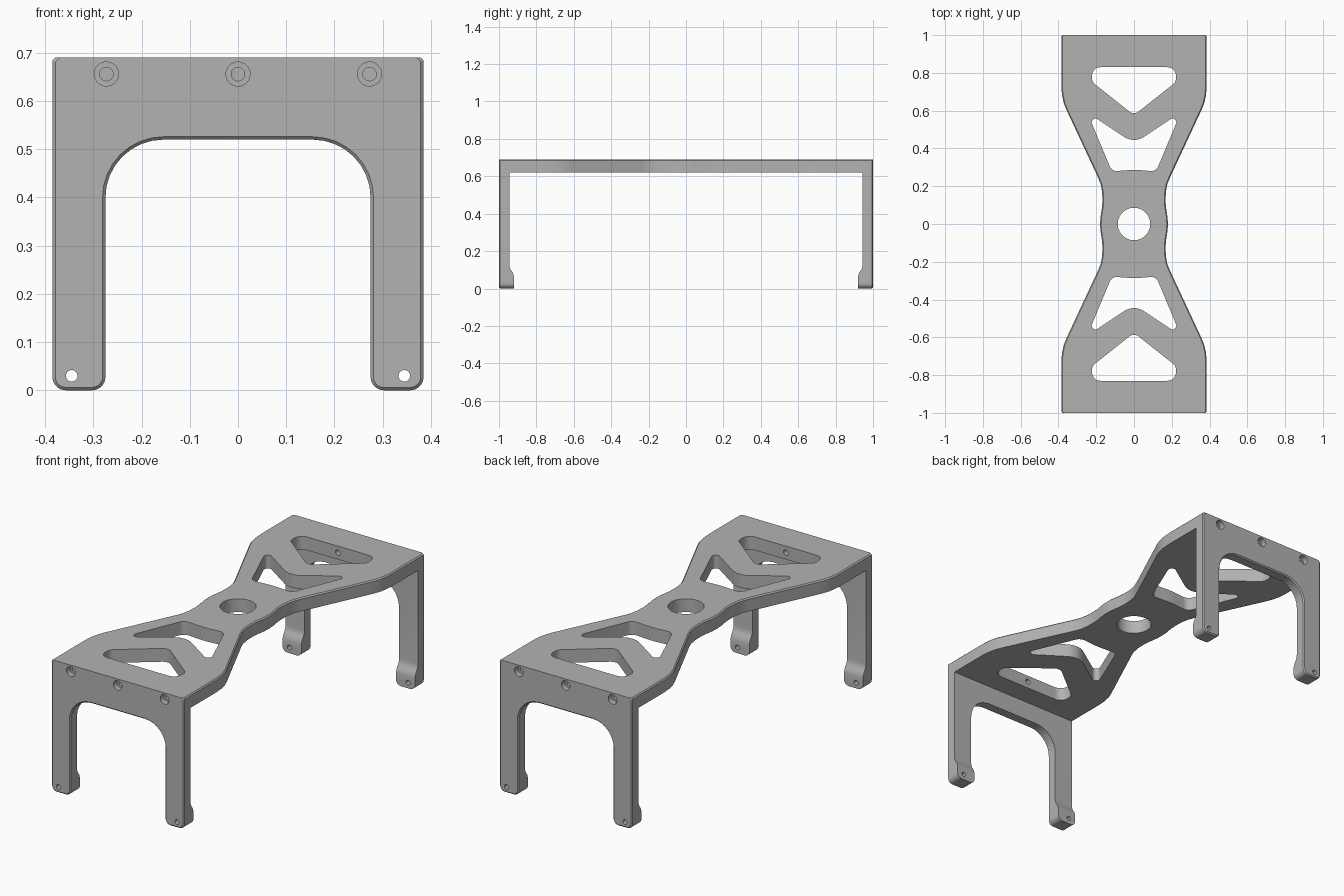
import bpy, bmesh, math
from mathutils import Vector

cube = bpy.data.objects.get("Cube")
if cube:
    bpy.data.objects.remove(cube, do_unlink=True)

grey = bpy.data.materials.new("plain grey")
grey.use_nodes = True
colour = (0.45, 0.45, 0.45, 1)
grey.diffuse_color = colour
grey.node_tree.nodes["Principled BSDF"].inputs["Base Color"].default_value = colour

TOP, UNDER, INNER, HALF = 0.69, 0.62, 0.945, 0.385
CHAMFER = 0.006


def rounded(corners, steps=8):
    """Polygon from (x, y, radius) corners, each filleted with an arc."""
    out = []
    n = len(corners)
    for i, (x, y, r) in enumerate(corners):
        p = Vector((x, y))
        if r == 0:
            out.append(p)
            continue
        a = (Vector(corners[i - 1][:2]) - p).normalized()
        b = (Vector(corners[(i + 1) % n][:2]) - p).normalized()
        half = a.angle(b) / 2
        centre = p + (a + b).normalized() * (r / math.sin(half))
        start = p + a * (r / math.tan(half)) - centre
        end = p + b * (r / math.tan(half)) - centre
        sweep = start.angle_signed(end)
        for k in range(steps + 1):
            t = -sweep * k / steps
            c, s = math.cos(t), math.sin(t)
            out.append(centre + Vector((start.x * c - start.y * s,
                                        start.x * s + start.y * c)))
    return out


def circle(x, y, r, n=32):
    return [(x + r * math.cos(math.tau * i / n), y + r * math.sin(math.tau * i / n))
            for i in range(n)]


def prism(name, outline, lo, hi, axis, chamfer_rule=None):
    """Extrude an outline along an axis; chamfer the edges the rule picks."""
    place = {"x": lambda p, d: (d, p[0], p[1]),
             "y": lambda p, d: (p[0], d, p[1]),
             "z": lambda p, d: (p[0], p[1], d)}[axis]
    bm = bmesh.new()
    rings = [[bm.verts.new(place(p, d)) for p in outline] for d in (lo, hi)]
    for ring in rings:
        bm.faces.new(ring)
    n = len(outline)
    for i in range(n):
        j = (i + 1) % n
        bm.faces.new((rings[0][i], rings[0][j], rings[1][j], rings[1][i]))
    bmesh.ops.recalc_face_normals(bm, faces=bm.faces)
    if chamfer_rule:
        edges = [e for e in bm.edges if chamfer_rule(*[v.co for v in e.verts])]
        bmesh.ops.bevel(bm, geom=edges, offset=CHAMFER, segments=1,
                        affect="EDGES", clamp_overlap=True)
    mesh = bpy.data.meshes.new(name)
    bm.to_mesh(mesh)
    bm.free()
    mesh.materials.append(grey)
    obj = bpy.data.objects.new(name, mesh)
    bpy.context.collection.objects.link(obj)
    return obj


def cut(obj, cutter):
    mod = obj.modifiers.new("cut", "BOOLEAN")
    mod.operation, mod.solver, mod.object = "DIFFERENCE", "EXACT", cutter
    bpy.context.view_layer.objects.active = obj
    bpy.ops.object.modifier_apply(modifier=mod.name)
    bpy.data.objects.remove(cutter, do_unlink=True)


def finish(obj):
    for p in obj.data.polygons:
        p.use_smooth = True
    obj.data.set_sharp_from_angle(angle=math.radians(25))


# Waisted top plate
quarter = [(0.18, 0), (0.177, 0.04), (0.169, 0.09), (0.167, 0.13), (0.169, 0.17),
           (0.176, 0.21), (0.19, 0.245), (0.358, 0.605), (0.372, 0.64),
           (0.381, 0.68), (HALF, 0.73), (HALF, INNER)]
right_edge = [(x, -y) for x, y in quarter[:0:-1]] + quarter
outline = right_edge + [(-x, y) for x, y in reversed(right_edge)]
plate = prism("top_plate", outline, UNDER, TOP, "z",
              lambda a, b: min(a.z, b.z) > TOP - 0.001 and abs(a.x - b.x) < 0.4)

# Plate windows
cut(plate, prism("cutter", circle(0, 0, 0.086, 48), 0.5, 0.8, "z"))
triangle = rounded([(0.222, 0.83, 0.045), (-0.222, 0.83, 0.045),
                    (-0.222, 0.752, 0.04), (0, 0.576, 0.04), (0.222, 0.752, 0.04)])
notched = rounded([(-0.248, 0.592, 0.02), (-0.117, 0.278, 0.04), (0, 0.288, 0.4),
                   (0.117, 0.278, 0.04), (0.248, 0.592, 0.02), (0, 0.426, 0.094)])
for window in (triangle, notched):
    for side in (1, -1):
        cut(plate, prism("cutter", [(x, y * side) for x, y in window], 0.5, 0.8, "z"))

# Arched end panels with two legs each
half_arch = [(0.275, 0.52, 0.12), (0.275, 0, 0.028), (HALF, 0, 0.028),
             (HALF, TOP - CHAMFER, 0), (HALF - CHAMFER, TOP, 0)]
arch = rounded(half_arch + [(-x, z, r) for x, z, r in reversed(half_arch)])
foot_relief = [(0.9, 0.065), (0.92, 0.065), (0.926, 0.085), (0.937, 0.1),
               (0.943, 0.115), (INNER, 0.13), (INNER, 0.8), (0.9, 0.8)]

for name, side in (("front_panel", -1), ("back_panel", 1)):
    panel = prism(name, arch, 0.92 * side, side, "y",
                  lambda a, b: min(abs(a.y), abs(b.y)) > 0.999
                  and min(a.z, b.z) < TOP - 0.001)
    # Thin the panel above the thicker feet
    cut(panel, prism("cutter", [(y * side, z) for y, z in foot_relief], -0.5, 0.5, "x"))
    # Foot holes
    for x in (-0.345, 0.345):
        cut(panel, prism("cutter", circle(x, 0.03, 0.012), 0.8 * side, 1.1 * side, "y"))
    # Counterbored bolt holes running into the plate
    for x in (-0.273, 0, 0.273):
        for part in (panel, plate):
            cut(part, prism("cutter", circle(x, 0.656, 0.014), 0.8 * side, 1.1 * side, "y"))
        cut(panel, prism("cutter", circle(x, 0.656, 0.025), 0.97 * side, 1.1 * side, "y"))
    finish(panel)
finish(plate)
